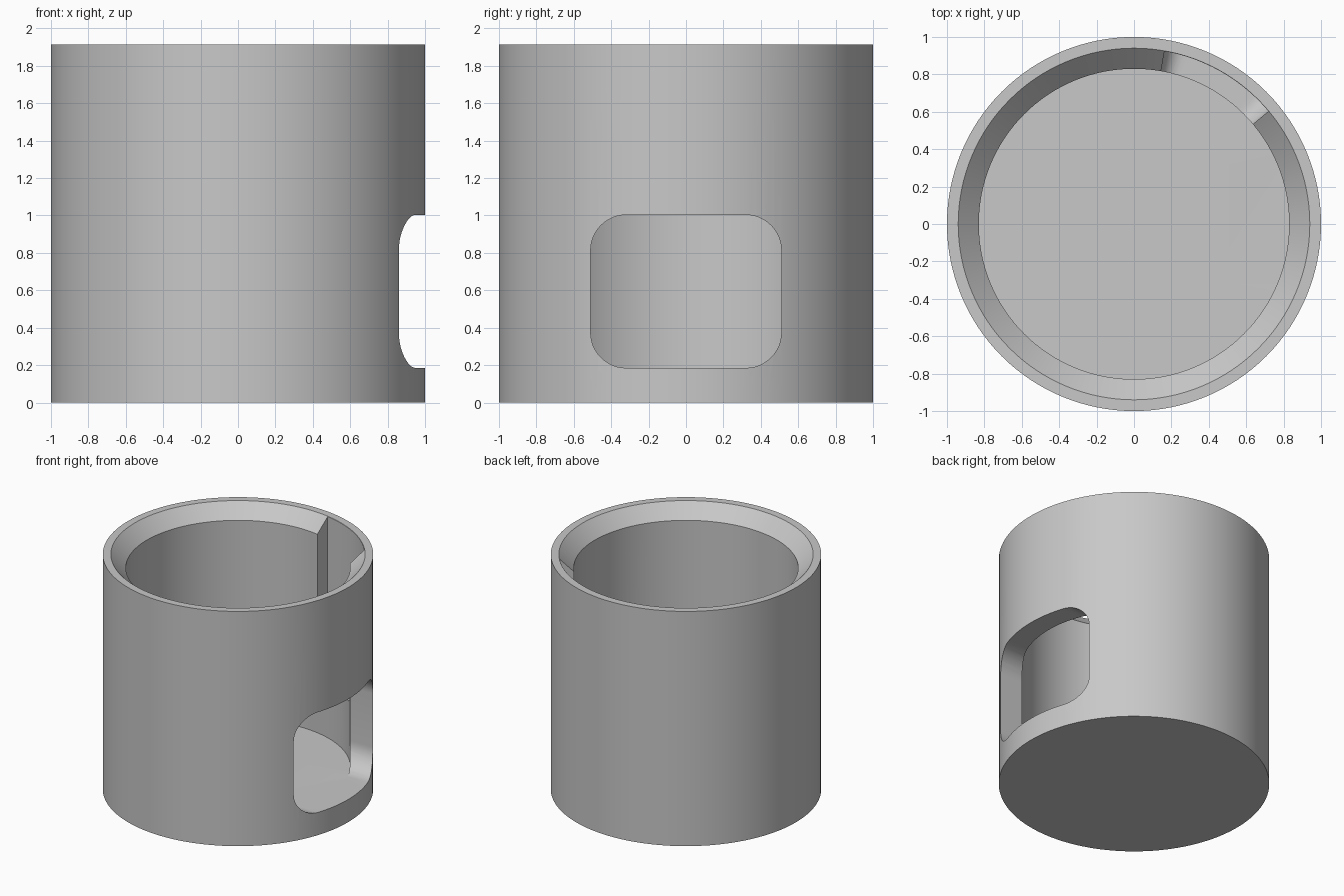
import bpy, bmesh
from math import sin, cos, pi, radians

if "Cube" in bpy.data.objects:
    bpy.data.objects.remove(bpy.data.objects["Cube"], do_unlink=True)

HEIGHT, OUTER, BORE, RIM = 1.915, 1.0, 0.83, 0.94
FLOOR = 0.185
SEGMENTS = 128

grey = bpy.data.materials.new("plain grey")
grey.use_nodes = True
colour = (0.58, 0.58, 0.58, 1)
grey.diffuse_color = colour
grey.node_tree.nodes["Principled BSDF"].inputs["Base Color"].default_value = colour


def make_object(name, bm):
    bmesh.ops.recalc_face_normals(bm, faces=bm.faces)
    mesh = bpy.data.meshes.new(name)
    bm.to_mesh(mesh)
    bm.free()
    mesh.materials.append(grey)
    obj = bpy.data.objects.new(name, mesh)
    bpy.context.collection.objects.link(obj)
    return obj


def bridge(bm, a, b):
    n = len(a)
    for i in range(n):
        bm.faces.new((a[i], a[(i + 1) % n], b[(i + 1) % n], b[i]))


# Cup body: stacked rings, from the underside up and down into the bore
bm = bmesh.new()
rings = []
for r, z in ((OUTER, 0), (OUTER, HEIGHT), (RIM, HEIGHT),
             (BORE, HEIGHT - (RIM - BORE)), (BORE, FLOOR)):
    rings.append([bm.verts.new((r * cos(2 * pi * i / SEGMENTS),
                                r * sin(2 * pi * i / SEGMENTS), z))
                  for i in range(SEGMENTS)])
for lower, upper in zip(rings, rings[1:]):
    bridge(bm, lower, upper)
bm.faces.new(rings[0])
bm.faces.new(rings[-1])
cup = make_object("cup_body", bm)

# Window cutter: rounded rectangle pushed through the +x wall
bm = bmesh.new()
half, low, high, rad = 0.51, FLOOR, 1.003, 0.19
corners = ((half - rad, high - rad), (rad - half, high - rad),
           (rad - half, low + rad), (half - rad, low + rad))
outline = []
for k, (cy, cz) in enumerate(corners):
    for s in range(13):
        a = (k + s / 12) * pi / 2
        outline.append((cy + rad * cos(a), cz + rad * sin(a)))
near, far = ([bm.verts.new((x, y, z)) for y, z in outline] for x in (0.4, 1.2))
bridge(bm, near, far)
bm.faces.new(near)
bm.faces.new(far)
window = make_object("window_cutter", bm)

# Slot cutter: curved block with rounded lower corners, open at the rim
bm = bmesh.new()
start, end, slot_floor, fillet = radians(40), radians(80), 0.65, 0.1
turn = fillet / 0.88
steps = [(turn * (1 - cos(s * pi / 16)), fillet * (1 - sin(s * pi / 16)))
         for s in range(9)]
path = [(start + a, slot_floor + h) for a, h in steps]
span = end - start - 2 * turn
path += [(start + turn + span * i / 16, slot_floor) for i in range(1, 16)]
path += [(end - a, slot_floor + h) for a, h in reversed(steps)]
columns = []
for a, z in path:
    columns.append([bm.verts.new((r * cos(a), r * sin(a), h)) for r, h in
                    ((0.7, z), (0.938, z), (0.938, 2.1), (0.7, 2.1))])
for left, right in zip(columns, columns[1:]):
    bridge(bm, left, right)
bm.faces.new(columns[0])
bm.faces.new(columns[-1])
slot = make_object("slot_cutter", bm)

# Cut the openings, then drop the cutters
bpy.ops.object.select_all(action='DESELECT')
bpy.context.view_layer.objects.active = cup
cup.select_set(True)
for cutter in (window, slot):
    cutter.hide_render = True
    mod = cup.modifiers.new(cutter.name, 'BOOLEAN')
    mod.operation = 'DIFFERENCE'
    mod.solver = 'EXACT'
    mod.object = cutter
    bpy.ops.object.modifier_apply(modifier=mod.name)
    bpy.data.objects.remove(cutter, do_unlink=True)

bpy.ops.object.shade_smooth_by_angle(angle=radians(30))
